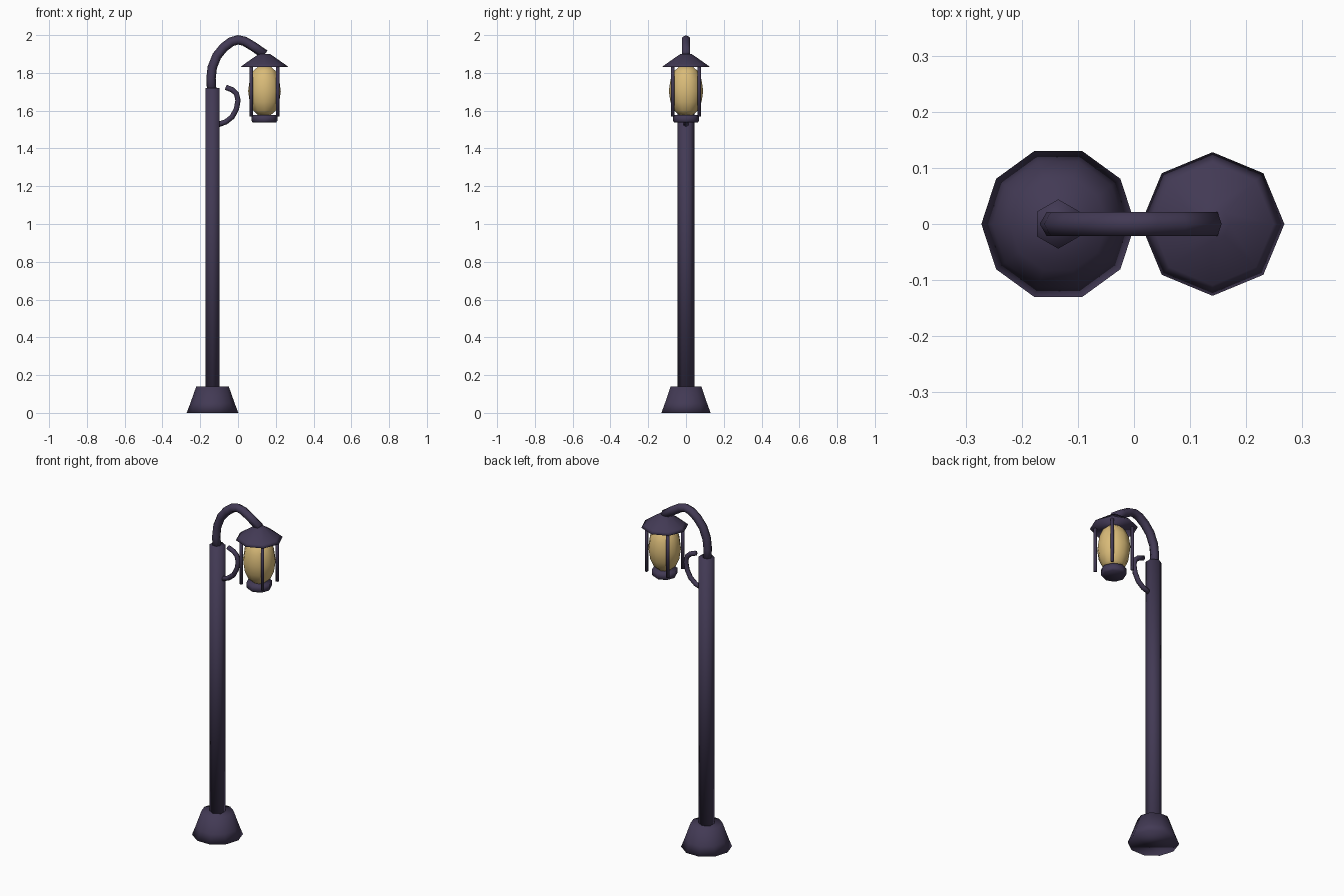
import bpy, bmesh, math
from mathutils import Vector

if "Cube" in bpy.data.objects:
    bpy.data.objects.remove(bpy.data.objects["Cube"])


def material(name, rgb):
    m = bpy.data.materials.new(name)
    m.diffuse_color = (*rgb, 1)
    m.use_nodes = True
    m.node_tree.nodes["Principled BSDF"].inputs["Base Color"].default_value = m.diffuse_color
    return m


METAL = material("dark_purple_metal", (0.055, 0.042, 0.09))
GLOW = material("warm_yellow_glass", (0.70, 0.50, 0.19))
POLE_X, LAMP_X = -0.135, 0.14


def loft(name, rings, mat):
    """Skin a list of point rings, close both ends and shade smooth."""
    bm = bmesh.new()
    loops = [[bm.verts.new(p) for p in ring] for ring in rings]
    n = len(loops[0])
    for a, b in zip(loops, loops[1:]):
        for i in range(n):
            j = (i + 1) % n
            bm.faces.new((a[i], a[j], b[j], b[i]))
    bm.faces.new(loops[0][::-1])
    bm.faces.new(loops[-1])
    bmesh.ops.recalc_face_normals(bm, faces=bm.faces)
    for f in bm.faces:
        f.smooth = True
    me = bpy.data.meshes.new(name)
    bm.to_mesh(me)
    bm.free()
    me.materials.append(mat)
    ob = bpy.data.objects.new(name, me)
    bpy.context.collection.objects.link(ob)
    return ob


def turned(name, x, y, profile, sides, mat=METAL, turn=0.0):
    """Revolve a (radius, height) profile around a vertical axis."""
    rings = []
    for r, z in profile:
        angles = [turn + math.tau * i / sides for i in range(sides)]
        rings.append([(x + r * math.cos(a), y + r * math.sin(a), z) for a in angles])
    return loft(name, rings, mat)


def tube(name, path, radius, sides=6):
    """Sweep a round section along a path of (x, z) points."""
    pts = [Vector((x, 0, z)) for x, z in path]
    rings = []
    for i, p in enumerate(pts):
        t = (pts[min(i + 1, len(pts) - 1)] - pts[max(i - 1, 0)]).normalized()
        side = Vector((-t.z, 0, t.x))
        angles = [math.tau * k / sides for k in range(sides)]
        rings.append([p + radius * (side * math.cos(a) + Vector((0, math.sin(a), 0)))
                      for a in angles])
    return loft(name, rings, METAL)


# Foot and post
turned("foot", POLE_X, 0, [(0.137, 0), (0.117, 0.052), (0.086, 0.14)], 10)
turned("post", POLE_X, 0, [(0.044, 0.10), (0.044, 1.72)], 6, turn=math.pi / 2)

# Curved arm and the small scroll under it
tube("arm", [(-0.138, 1.69), (-0.143, 1.77), (-0.136, 1.83), (-0.112, 1.89),
             (-0.075, 1.935), (-0.035, 1.965), (0.0, 1.975), (0.035, 1.967),
             (0.08, 1.94), (0.142, 1.898)], 0.025)
tube("scroll", [(-0.11, 1.525), (-0.065, 1.54), (-0.03, 1.568), (-0.008, 1.61),
                (0.0, 1.655), (-0.008, 1.69), (-0.03, 1.71), (-0.065, 1.724)], 0.014)

# Lantern: roof, glass globe, cup and four corner bars
turned("roof", LAMP_X, 0, [(0.128, 1.83), (0.109, 1.845), (0.03, 1.90)], 8)
turned("globe", LAMP_X, 0, [(0.037, 1.578), (0.062, 1.60), (0.082, 1.645), (0.091, 1.703),
                            (0.082, 1.765), (0.062, 1.81), (0.037, 1.832)],
       10, GLOW, math.pi / 2)
turned("cup", LAMP_X, 0, [(0.062, 1.537), (0.069, 1.547), (0.069, 1.577)], 8)
for sx in (-1, 1):
    for sy in (-1, 1):
        turned("corner_bar", LAMP_X + sx * 0.07, sy * 0.07,
               [(0.010, 1.57), (0.010, 1.842)], 6)
